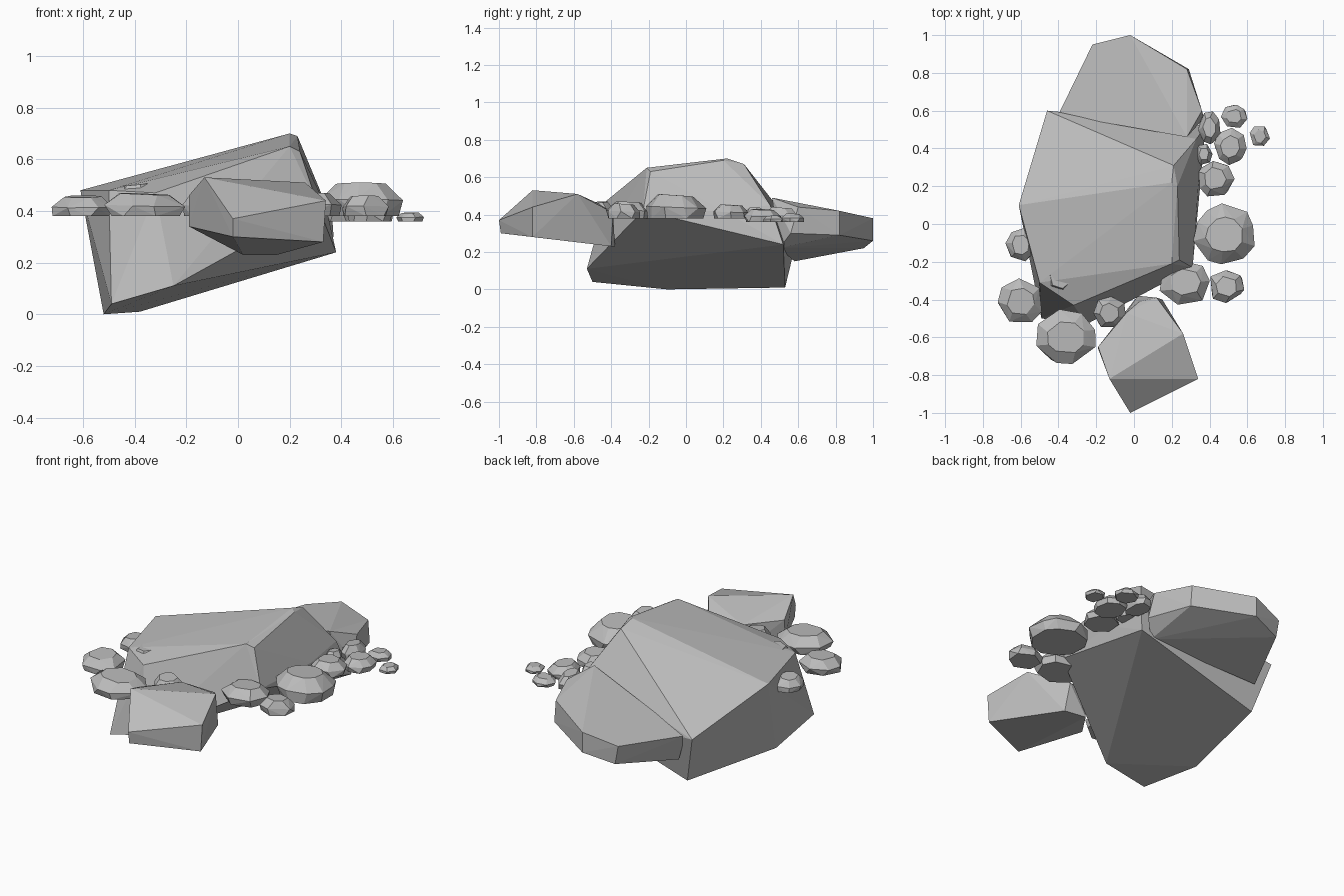
import bpy
import bmesh
import random
from math import sin, cos, tau

random.seed(4)

default_cube = bpy.data.objects.get("Cube")
if default_cube:
    bpy.data.objects.remove(default_cube, do_unlink=True)

# One plain stone colour for everything
stone = bpy.data.materials.new("grey stone")
stone.use_nodes = True
stone_colour = (.5, .5, .5, 1)
stone.diffuse_color = stone_colour
shader = next(node for node in stone.node_tree.nodes if node.type == "BSDF_PRINCIPLED")
shader.inputs["Base Color"].default_value = stone_colour
shader.inputs["Roughness"].default_value = .9


def make_rock(name, corners):
    """Wrap a set of corner points in a faceted convex stone."""
    mesh = bpy.data.meshes.new(name)
    rock = bpy.data.objects.new(name, mesh)
    bpy.context.collection.objects.link(rock)
    bm = bmesh.new()
    for corner in corners:
        bm.verts.new(corner)
    hull = bmesh.ops.convex_hull(bm, input=bm.verts[:])
    unused = {item for item in hull["geom_interior"] + hull["geom_unused"]
              if isinstance(item, bmesh.types.BMVert)}
    bmesh.ops.delete(bm, geom=list(unused), context="VERTS")
    bmesh.ops.dissolve_limit(bm, angle_limit=.03, verts=bm.verts[:], edges=bm.edges[:])
    bmesh.ops.recalc_face_normals(bm, faces=bm.faces[:])
    bm.to_mesh(mesh)
    bm.free()
    mesh.materials.append(stone)
    return rock


def make_pebble(name, centre, radius, bottom, top, sides=7):
    """Flat-bottomed pebble: base ring, wider belt and a small tilted cap."""
    phase = random.uniform(0, tau)
    height = top - bottom
    corners = []
    for level, spread in ((0, .92), (.45, 1), (.95, .6)):
        for i in range(sides):
            angle = phase + tau * (i + random.uniform(-.2, .2)) / sides
            reach = spread * random.uniform(.94, 1.04)
            lift = level + (.05 * cos(angle - phase) if level else 0)
            corners.append((centre[0] + radius[0] * reach * cos(angle),
                            centre[1] + radius[1] * reach * sin(angle),
                            bottom + height * lift))
    return make_rock(name, corners)


# Large tilted boulder: crown, shoulder, then underside
crown = [(.2, -.21, .65), (.24, -.19, .63), (.2, .22, .7), (.23, .2, .69),
         (.21, .31, .67), (-.61, .1, .48), (-.5, -.31, .48), (-.32, -.43, .47)]
shoulder = [(-.46, .6, .3), (.31, -.23, .42), (.34, .2, .42), (.33, .45, .45)]
underside = [(-.38, .53, .01), (-.52, -.1, 0), (-.49, -.5, .04),
             (-.25, -.53, .11), (.38, .52, .24)]
make_rock("main_boulder", crown + shoulder + underside)

# Low slab leaning behind the boulder
slab_top = [(-.4, .58, .3), (.28, .46, .49), (-.02, 1, .38),
            (-.22, .95, .33), (.28, .82, .42), (.36, .6, .44)]
slab_base = [(-.36, .58, .15), (-.2, .95, .22), (-.02, 1, .26),
             (.29, .82, .29), (.37, .56, .3), (.3, .5, .22)]
make_rock("back_slab", slab_top + slab_base)

# Angular block lying in front
block_top = [(-.13, -.82, .53), (.26, -.58, .51), (-.02, -1, .37), (.34, -.82, .44),
             (-.19, -.65, .46), (-.04, -.47, .46), (.03, -.41, .41), (.12, -.39, .41)]
block_base = [(-.19, -.66, .34), (-.02, -.99, .3), (.33, -.82, .28),
              (.15, -.4, .23), (.02, -.38, .23)]
make_rock("front_block", block_top + block_base)

# Pebbles around the left of the boulder and along its front
ground = .38
make_pebble("outer_corner_pebble", (-.6, -.41), (.125, .12), ground, .46)
make_pebble("front_corner_pebble", (-.36, -.6), (.165, .15), ground, .47, sides=8)
make_pebble("front_gap_pebble", (-.13, -.47), (.09, .09), ground, .47)
make_pebble("perched_pebble", (-.39, -.28), (.1, .1), ground, .51)
make_pebble("side_pebble", (-.6, -.11), (.08, .09), ground, .45)

# Pebbles along the opposite side
make_pebble("near_side_pebble", (.27, -.31), (.14, .12), ground, .47)
make_pebble("small_side_pebble", (.49, -.33), (.1, .09), ground, .46, sides=6)
make_pebble("large_side_pebble", (.48, -.055), (.165, .16), ground, .51, sides=10)
make_pebble("middle_side_pebble", (.43, .24), (.1, .1), ground, .455)
make_pebble("wedged_pebble", (.37, .37), (.045, .06), ground, .44, sides=6)

# Tiny scattered stones trailing off at the back
low_ground = .36
make_pebble("tucked_stone", (.4, .51), (.06, .09), low_ground, .44)
make_pebble("round_stone", (.51, .41), (.085, .1), low_ground, .43, sides=8)
make_pebble("far_stone", (.53, .57), (.07, .065), low_ground, .405)
make_pebble("outlying_stone", (.665, .465), (.055, .06), low_ground, .395, sides=6)
